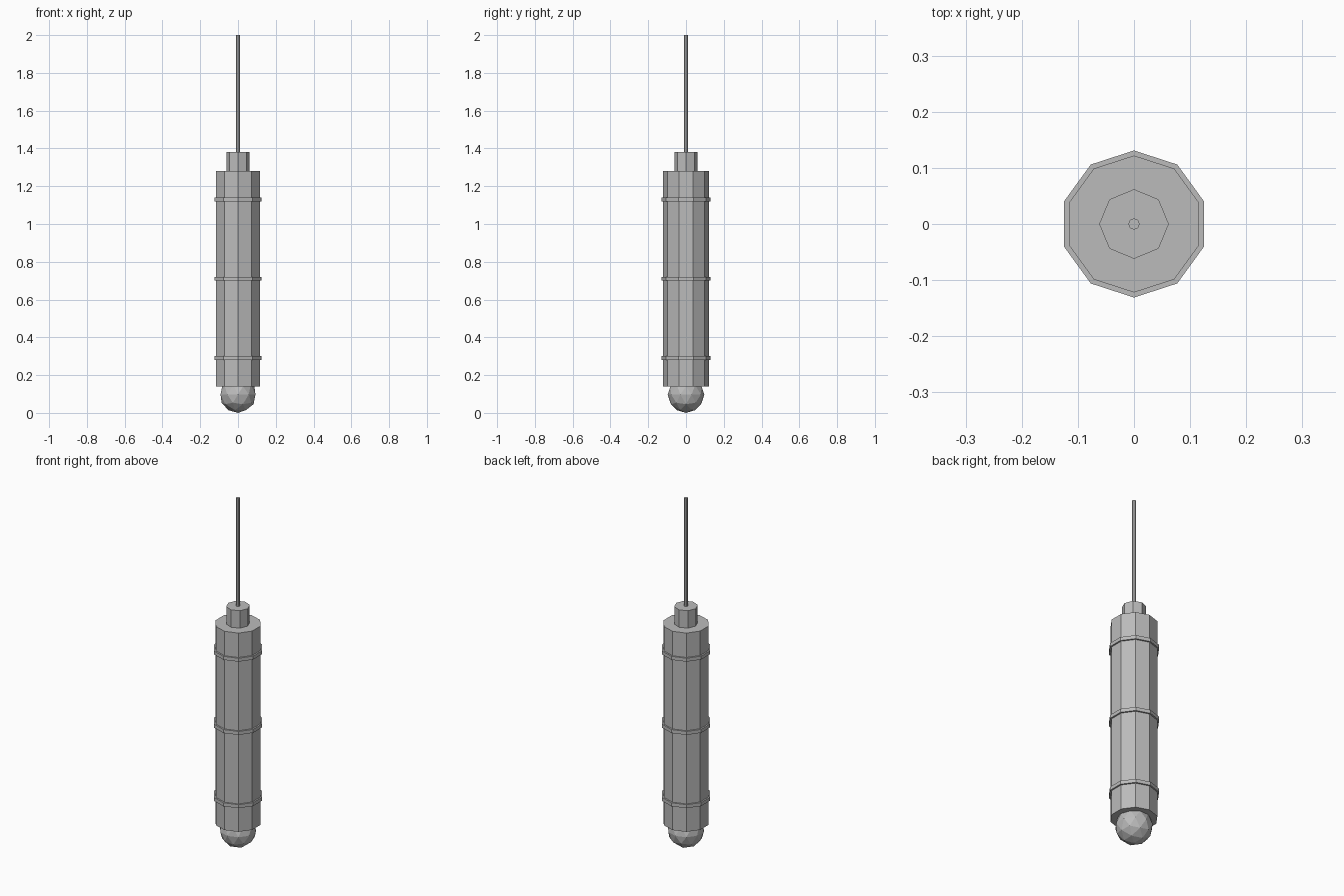
import bpy

if "Cube" in bpy.data.objects:
    bpy.data.objects.remove(bpy.data.objects["Cube"])

# One plain grey for the whole device
grey = bpy.data.materials.new("grey")
grey.diffuse_color = (0.5, 0.5, 0.5, 1)
grey.use_nodes = True
grey.node_tree.nodes["Principled BSDF"].inputs["Base Color"].default_value = grey.diffuse_color


def finish(name):
    obj = bpy.context.object
    obj.name = name
    obj.data.materials.append(grey)
    return obj


def cylinder(name, sides, radius, bottom, top):
    bpy.ops.mesh.primitive_cylinder_add(
        vertices=sides, radius=radius, depth=top - bottom,
        location=(0, 0, (bottom + top) / 2))
    return finish(name)


# Ten-sided casing with three raised bands
cylinder("casing", 10, 0.122, 0.14, 1.28)
for i, z in enumerate((0.29, 0.71, 1.13)):
    cylinder(f"band_{i + 1}", 10, 0.131, z - 0.01, z + 0.01)

# Collar and thin rod on top
cylinder("collar", 8, 0.062, 1.28, 1.38)
cylinder("rod", 8, 0.01, 1.38, 2.0)

# Faceted ball at the bottom, half sunk into the casing
bpy.ops.mesh.primitive_ico_sphere_add(
    subdivisions=2, radius=0.097, location=(0, 0, 0.097))
finish("ball_tip")
